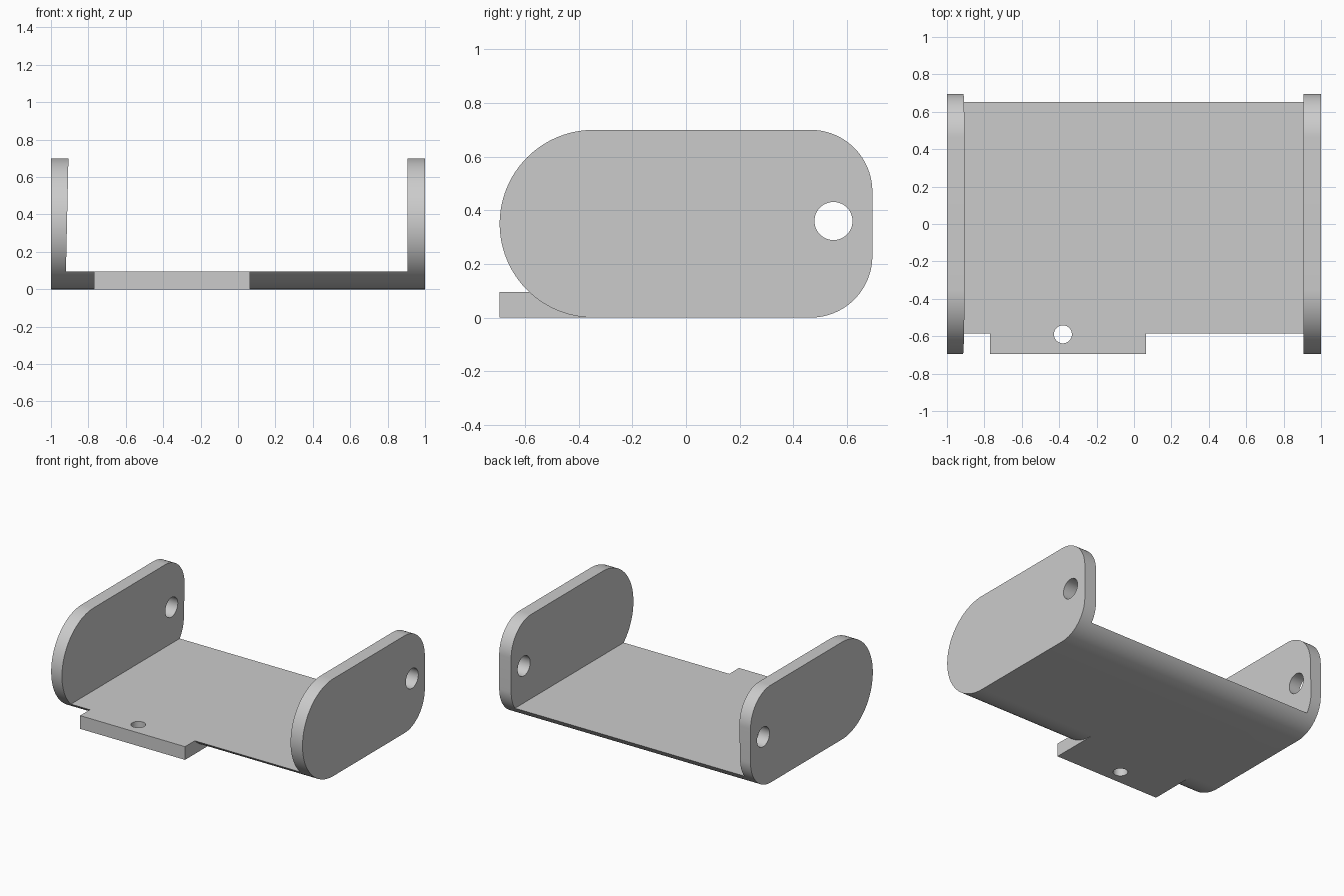
import bpy, bmesh
from math import sin, cos, pi, radians
from mathutils import Matrix

if "Cube" in bpy.data.objects:
    bpy.data.objects.remove(bpy.data.objects["Cube"], do_unlink=True)

HALF_Y, HEIGHT, FLOOR = 0.695, 0.70, 0.095
FRONT_R, BACK_R = 0.35, 0.23

grey = bpy.data.materials.new("plain grey")
grey.use_nodes = True
colour = (0.6, 0.6, 0.6, 1)
grey.diffuse_color = colour
grey.node_tree.nodes["Principled BSDF"].inputs["Base Color"].default_value = colour


def add_object(name, bm):
    bmesh.ops.recalc_face_normals(bm, faces=bm.faces)
    mesh = bpy.data.meshes.new(name)
    bm.to_mesh(mesh)
    bm.free()
    mesh.materials.append(grey)
    obj = bpy.data.objects.new(name, mesh)
    bpy.context.collection.objects.link(obj)
    return obj


def prism(name, points, offset):
    """Extrude a closed outline along the offset vector."""
    bm = bmesh.new()
    face = bm.faces.new([bm.verts.new(p) for p in points])
    result = bmesh.ops.extrude_face_region(bm, geom=[face], use_keep_orig=True)
    moved = [v for v in result["geom"] if isinstance(v, bmesh.types.BMVert)]
    bmesh.ops.translate(bm, verts=moved, vec=offset)
    return add_object(name, bm)


def drill(name, radius, depth, matrix):
    bm = bmesh.new()
    bmesh.ops.create_cone(bm, cap_ends=True, segments=48, radius1=radius,
                          radius2=radius, depth=depth, matrix=matrix)
    return add_object(name, bm)


def combine(target, tool, operation):
    """Apply a boolean and discard the tool."""
    mod = target.modifiers.new("boolean", 'BOOLEAN')
    mod.operation, mod.solver, mod.object = operation, 'EXACT', tool
    graph = bpy.context.evaluated_depsgraph_get()
    mesh = bpy.data.meshes.new_from_object(target.evaluated_get(graph))
    target.modifiers.clear()
    target.data = mesh
    bpy.data.objects.remove(tool, do_unlink=True)


def arc(y, z, radius, start, end, steps=24):
    for i in range(steps + 1):
        a = radians(start + (end - start) * i / steps)
        yield (-1, y + radius * cos(a), z + radius * sin(a))


# Rounded side profile, extruded across the full width
fy, by = FRONT_R - HALF_Y, HALF_Y - BACK_R
outline = [*arc(by, BACK_R, BACK_R, -90, 0),
           *arc(by, HEIGHT - BACK_R, BACK_R, 0, 90),
           *arc(fy, FRONT_R, FRONT_R, 90, 270, 48)]
bracket = prism("bracket", outline, (2, 0, 0))

# Open channel between the side walls, one inner wall slightly tapered
channel = [(-0.92, -1, FLOOR), (0.905, -1, FLOOR), (0.905, -1, 1), (-0.90, -1, 1)]
combine(bracket, prism("channel_cutter", channel, (0, 2, 0)), 'DIFFERENCE')

# Front mounting tab
tab = [(-0.77, -HALF_Y, 0), (0.065, -HALF_Y, 0), (0.065, fy, 0), (-0.77, fy, 0)]
combine(bracket, prism("mounting_tab", tab, (0, 0, FLOOR)), 'UNION')

# Pivot holes through both walls, and the screw hole in the tab
sideways = Matrix.Translation((0, 0.55, 0.36)) @ Matrix.Rotation(pi / 2, 4, 'Y')
combine(bracket, drill("pivot_hole", 0.071, 3, sideways), 'DIFFERENCE')
upright = Matrix.Translation((-0.38, -0.59, 0))
combine(bracket, drill("screw_hole", 0.048, 1, upright), 'DIFFERENCE')

bpy.ops.object.select_all(action='DESELECT')
bracket.select_set(True)
bpy.context.view_layer.objects.active = bracket
bpy.ops.object.shade_smooth_by_angle(angle=radians(30))
